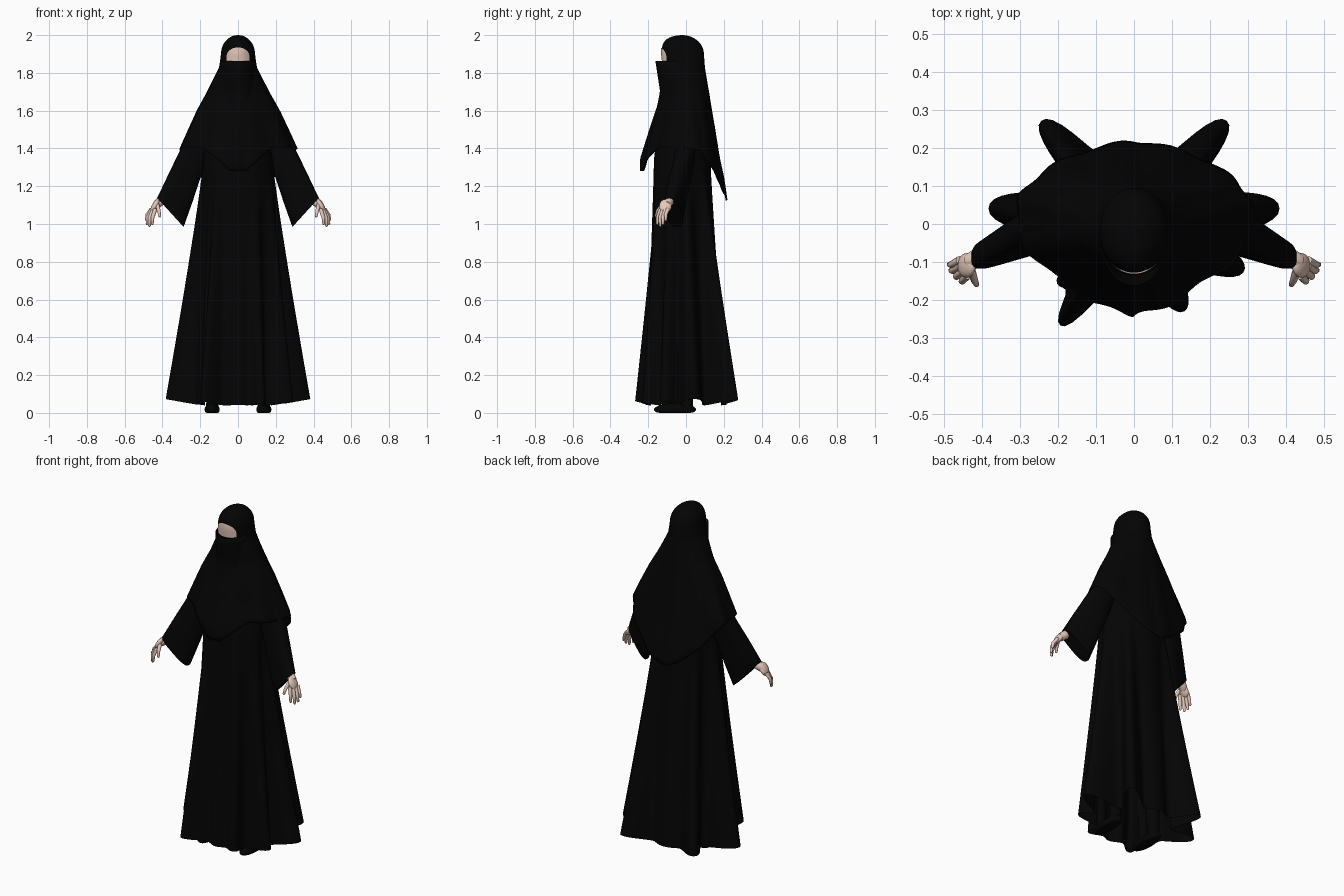
import bpy, bmesh, math
from mathutils import Vector

if "Cube" in bpy.data.objects:
    bpy.data.objects.remove(bpy.data.objects["Cube"])


def material(name, color):
    m = bpy.data.materials.new(name)
    m.use_nodes = True
    m.diffuse_color = color
    bsdf = m.node_tree.nodes["Principled BSDF"]
    bsdf.inputs["Base Color"].default_value = color
    bsdf.inputs["Roughness"].default_value = 0.9
    return m


BLACK = material("black cloth", (0.0012, 0.0012, 0.0012, 1))
SKIN = material("skin", (0.78, 0.58, 0.49, 1))


def finish(name, bm, mat, thickness=0):
    bmesh.ops.recalc_face_normals(bm, faces=bm.faces)
    me = bpy.data.meshes.new(name)
    bm.to_mesh(me)
    bm.free()
    me.materials.append(mat)
    ob = bpy.data.objects.new(name, me)
    bpy.context.collection.objects.link(ob)
    if thickness:
        mod = ob.modifiers.new("cloth thickness", "SOLIDIFY")
        mod.thickness = thickness
    bpy.ops.object.select_all(action="DESELECT")
    ob.select_set(True)
    bpy.context.view_layer.objects.active = ob
    bpy.ops.object.shade_smooth_by_angle(angle=math.radians(50))


def loft(bm, rings, closed=True, caps=False):
    rows = [[bm.verts.new(p) for p in ring] for ring in rings]
    n = len(rows[0])
    for a, b in zip(rows, rows[1:]):
        for i in range(n if closed else n - 1):
            j = (i + 1) % n
            bm.faces.new((a[i], a[j], b[j], b[i]))
    if caps:
        bm.faces.new(rows[0])
        bm.faces.new(rows[-1])


def table(rows, z):
    """Linear lookup in rows sorted from high z to low z."""
    if z >= rows[0][0]:
        return rows[0][1:]
    for a, b in zip(rows, rows[1:]):
        if z >= b[0]:
            t = (a[0] - z) / (a[0] - b[0])
            return [p + (q - p) * t for p, q in zip(a[1:], b[1:])]
    return rows[-1][1:]


def spow(v, e):
    return math.copysign(abs(v) ** e, v)


def circle(n):
    return [2 * math.pi * i / n for i in range(n)]


# Robe: torso ellipse flaring into deep hem folds (angle, reach, spread)
FOLDS = [(6.5, .19, 9), (48, .17, 7.5), (90, .02, 14), (132, .17, 7.5),
         (173.5, .19, 9), (199, .03, 6), (218, .06, 5), (234, .135, 6),
         (270, .02, 8), (300, .07, 7), (337, .12, 8)]


def hem_radius(a):
    r = 0.195
    for angle, reach, spread in FOLDS:
        d = (math.degrees(a) - angle + 180) % 360 - 180
        r += reach * math.exp(-0.5 * (abs(d) / spread) ** 2.3)
    return r


def robe_ring(t):
    ring = []
    for a in circle(180):
        r = hem_radius(a)
        low = 0.04 + 0.18 * (r - 0.2)
        z = 1.62 + (low - 1.62) * t
        s = max(0, (1.32 - z) / (1.32 - low)) ** 1.1
        k = min(1, 0.55 + 0.45 * (1.62 - z) / 0.25)
        top = Vector((0.185 * k * math.cos(a), -0.02 + 0.15 * k * math.sin(a), z))
        hem = Vector((r * math.cos(a), r * math.sin(a), z))
        ring.append(top.lerp(hem, s))
    return ring


bm = bmesh.new()
loft(bm, [robe_ring(i / 28) for i in range(29)])
finish("robe", bm, BLACK)

# Veil: hood over the head, draped over the shoulders, long at the back
# (height, half width, front, back, centre)
VEIL = [(1.9, .09, -.128, .095, -.02), (1.83, .10, -.12, .10, -.015),
        (1.7, .165, -.12, .122, .0), (1.6, .22, -.16, .138, .01),
        (1.4, .31, -.222, .17, .025), (1.34, .315, -.24, .18, .025),
        (1.25, .32, -.24, .2, .025), (1.1, .33, -.24, .222, .025)]


def veil_size(z):
    """Half width, front and back reach, and centre at a height."""
    rx, front, back, yc = table(VEIL, z)
    q = max(0, (z - 1.9) / 0.1)
    k = math.sqrt(max(0, 1 - q ** 2))
    brow = math.sqrt(max(0, 1 - q ** 3.5))
    return rx * k, (front - yc) * brow, (back - yc) * k, yc


def veil_ring(t):
    ring = []
    for a in circle(120):
        c, s = math.cos(a), math.sin(a)
        if s < 0:
            hem = 1.28 + 0.12 * min(1, max(0, (abs(c) - 0.3) / 0.42))
        else:
            hem = 1.40 - 0.275 * s ** 2
        z = 2.0 + (hem - 2.0) * t ** 1.5
        rx, front, back, yc = veil_size(z)
        drape = min(1, max(0, (1.8 - z) / 0.3))
        if s < 0:
            x = rx * spow(c, 1 + 0.6 * drape)
            y = front * (-s) ** (1 - 0.1 * drape)
        else:
            x = rx * spow(c, 1 + 0.22 * drape)
            y = back * s ** (1 - 0.25 * drape)
        fold = 1 + 0.02 * drape * math.sin(11 * a + 1)
        ring.append((x * fold, yc + y * fold, z))
    return ring


bm = bmesh.new()
loft(bm, [veil_ring(0.004 + 0.996 * i / 44) for i in range(45)])
bmesh.ops.contextual_create(bm, geom=[e for e in bm.edges if e.is_boundary
                                      and e.verts[0].co.z > 1.95])
finish("veil", bm, BLACK, 0.004)

# Face: thin arched plate seen through the eye opening
rows = []
for v in range(9):
    row = []
    for i in range(25):
        u = i / 12 - 1
        x = 0.062 * u
        z = 1.855 + (v / 8) * (0.03 + 0.05 * math.sqrt(1 - u * u))
        rx, front, back, yc = veil_size(z)
        row.append((x, yc + front * math.sqrt(max(0, 1 - (x / rx) ** 2)) - 0.004, z))
    rows.append(row)
bm = bmesh.new()
loft(bm, rows, closed=False)
finish("face", bm, SKIN)

# Face cover: half-round panel standing off the face
COVER = [(1.863, .088, -.158), (1.7, .10, -.133), (1.55, .08, -.165)]
COVER_Y = -0.02
rows = []
for j in range(11):
    z = 1.863 - 0.313 * j / 10
    rx, front = table(COVER, z)
    rows.append([(rx * math.cos(math.pi * i / 32),
                  COVER_Y + (front - COVER_Y) * math.sin(math.pi * i / 32), z)
                 for i in range(33)])
bm = bmesh.new()
loft(bm, rows, closed=False)
finish("face_cover", bm, BLACK, 0.004)


def tube(bm, points, radii, sx):
    """Round tapered limb through the points."""
    pts = [Vector((p[0] * sx, p[1], p[2])) for p in points]
    d = (pts[-1] - pts[0]).normalized()
    u = d.orthogonal().normalized()
    w = d.cross(u)
    rings = [[p + (u * math.cos(a) + w * math.sin(a)) * r for a in circle(10)]
             for p, r in zip(pts, radii)]
    loft(bm, rings, caps=True)


# Sleeve sections: centre, half axis, half depth
SLEEVE = [((.13, .01, 1.62), (.05, 0, .05), .05),
          ((.19, .005, 1.48), (.06, 0, .05), .055),
          ((.247, -.01, 1.335), (.06, 0, .055), .055),
          ((.305, -.042, 1.19), (.066, -.01, .068), .05),
          ((.358, -.068, 1.061), (.07, -.02, .077), .041)]
FINGERS = [((.427, -.125, 1.10), (.419, -.15, 1.07), (.414, -.16, 1.04)),
           ((.437, -.135, 1.08), (.452, -.15, 1.035), (.454, -.152, 1.0)),
           ((.448, -.122, 1.075), (.467, -.138, 1.035), (.469, -.136, .99)),
           ((.456, -.109, 1.075), (.477, -.123, 1.035), (.482, -.122, 1.0)),
           ((.458, -.095, 1.08), (.48, -.107, 1.05), (.486, -.107, 1.02))]

for side, sx in (("left", 1), ("right", -1)):
    rings = []
    for i, (centre, axis, depth) in enumerate(SLEEVE):
        ring = []
        for a in circle(40):
            c = spow(math.cos(a), 1 - 0.08 * i)
            p = Vector(centre) + Vector(axis) * c
            p.y += depth * spow(math.sin(a), 1 - 0.08 * i)
            ring.append((sx * p.x, p.y, p.z))
        rings.append(ring)
    bm = bmesh.new()
    loft(bm, rings, caps=True)
    finish(side + "_sleeve", bm, BLACK)

    # Hand: wrist, palm and five fingers
    bm = bmesh.new()
    tube(bm, [(.385, -.083, 1.125), (.41, -.088, 1.12), (.435, -.102, 1.1)],
         [.015, .025, .023], sx)
    ball = bmesh.ops.create_uvsphere(bm, u_segments=16, v_segments=10, radius=1)["verts"]
    for v in ball:
        p = Vector((v.co.x * 0.018, v.co.y * 0.033, v.co.z * 0.036))
        p.x -= p.z * 0.45
        v.co = ((0.44 + p.x) * sx, -0.109 + p.y, 1.095 + p.z)
    for f in FINGERS:
        tip = Vector(f[2]) + (Vector(f[2]) - Vector(f[1])) * 0.12
        tube(bm, [*f, tip], [.011, .0095, .007, .003], sx)
    finish(side + "_hand", bm, SKIN)

    # Shoe with a flat sole, and the leg above it
    bm = bmesh.new()
    foot = bmesh.ops.create_uvsphere(bm, u_segments=24, v_segments=12, radius=1)["verts"]
    for v in foot:
        x, y, z = v.co
        v.co = (sx * 0.137 + 0.04 * x, -0.058 + 0.112 * y, max(0, 0.018 + 0.032 * z))
    tube(bm, [(.137, .005, .02), (.12, 0, .3), (.09, 0, .8)], [.032, .045, .07], sx)
    finish(side + "_shoe_and_leg", bm, BLACK)
